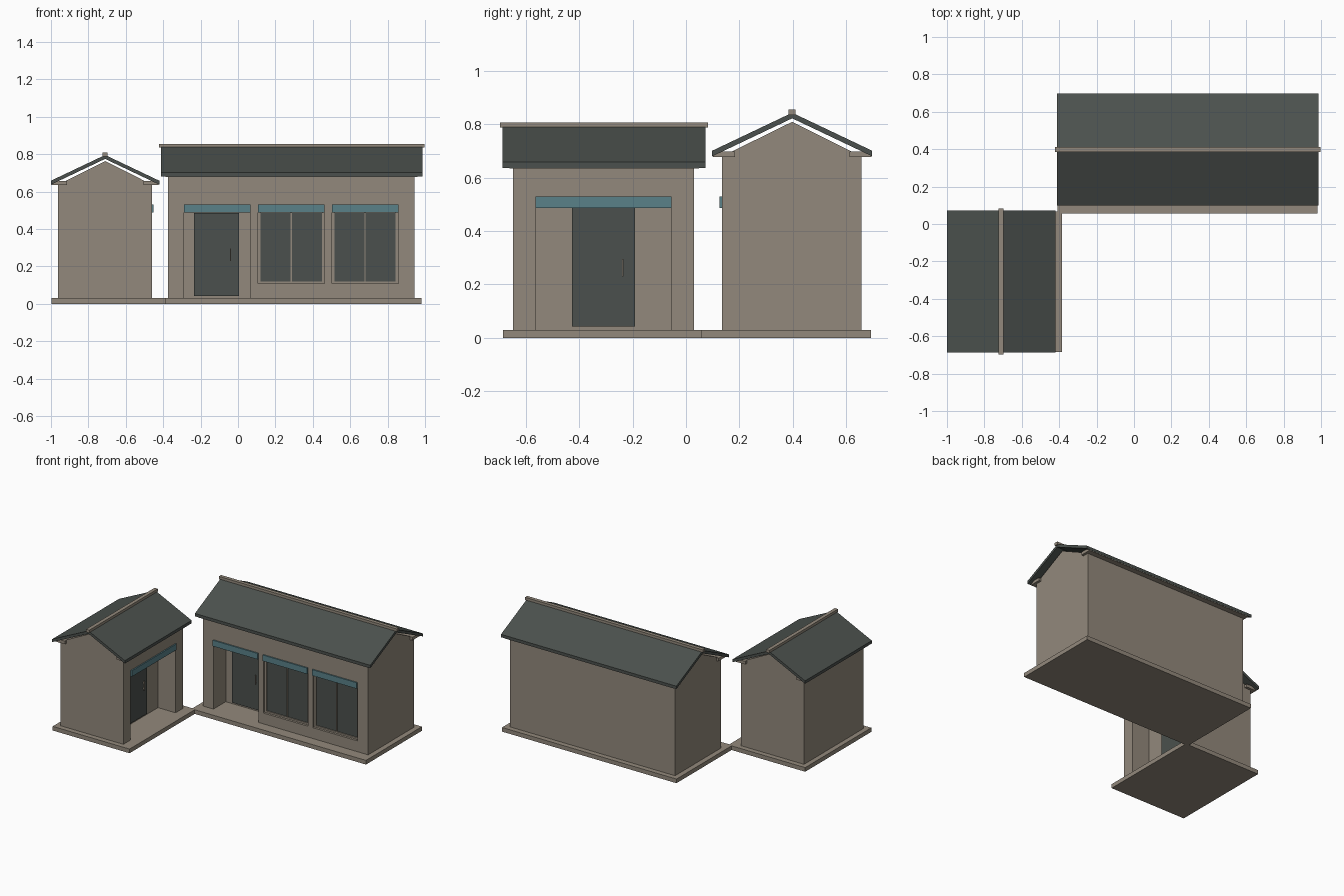
import bpy
import bmesh
from mathutils import Matrix

if "Cube" in bpy.data.objects:
    bpy.data.objects.remove(bpy.data.objects["Cube"])


def material(name, rgb):
    m = bpy.data.materials.new(name)
    m.diffuse_color = (*rgb, 1.0)
    m.use_nodes = True
    m.node_tree.nodes["Principled BSDF"].inputs["Base Color"].default_value = m.diffuse_color
    return m


STONE = material("beige stone", (0.29, 0.25, 0.20))
SLATE = material("dark slate", (0.070, 0.081, 0.074))
TEAL = material("teal trim", (0.10, 0.22, 0.25))


def finish(bm, name, mat, rot):
    bmesh.ops.recalc_face_normals(bm, faces=bm.faces)
    bm.transform(rot)
    me = bpy.data.meshes.new(name)
    bm.to_mesh(me)
    bm.free()
    me.materials.append(mat)
    ob = bpy.data.objects.new(name, me)
    bpy.context.collection.objects.link(ob)
    return ob


def prism(name, profile, x0, x1, mat, rot):
    """Extrude a (y, z) profile along x."""
    bm = bmesh.new()
    face = bm.faces.new([bm.verts.new((x0, y, z)) for y, z in profile])
    ext = bmesh.ops.extrude_face_region(bm, geom=[face])["geom"]
    verts = [g for g in ext if isinstance(g, bmesh.types.BMVert)]
    bmesh.ops.translate(bm, verts=verts, vec=(x1 - x0, 0, 0))
    return finish(bm, name, mat, rot)


def box(name, x, y, z, mat, rot):
    prof = [(y[0], z[0]), (y[1], z[0]), (y[1], z[1]), (y[0], z[1])]
    return prism(name, prof, x[0], x[1], mat, rot)


def cut(ob, cutter):
    mod = ob.modifiers.new("opening", 'BOOLEAN')
    mod.operation = 'DIFFERENCE'
    mod.solver = 'EXACT'
    mod.object = cutter
    bpy.context.view_layer.objects.active = ob
    bpy.ops.object.modifier_apply(modifier=mod.name)
    bpy.data.objects.remove(cutter, do_unlink=True)


LINTEL = (0.487, 0.53)


def house(tag, rot, wx, wy, base_y, roof_x, roof_y, eave, porch, door, handle_x, windows):
    mid = (roof_y[0] + roof_y[1]) / 2
    front = wy[0]
    # plinth
    box(tag + "_plinth", (wx[0] - 0.037, wx[1] + 0.037), base_y, (0, 0.03), STONE, rot)
    # walls with gables
    walls = prism(tag + "_walls",
                  [(wy[0], 0.03), (wy[1], 0.03), (wy[1], eave),
                   (mid, eave + (wy[1] - mid) * 0.5), (wy[0], eave)],
                  wx[0], wx[1], STONE, rot)

    # roof slabs, eave beams and ridge
    rise = (mid - roof_y[0]) * 0.475
    for side, s in (("front", -1), ("back", 1)):
        e = mid + s * (mid - roof_y[0])
        prism(f"{tag}_roof_{side}",
              [(e, eave), (mid, eave + rise), (mid, eave + rise + 0.021), (e, eave + 0.021)],
              roof_x[0], roof_x[1], SLATE, rot)
        ys = sorted((e - s * 0.003, e - s * 0.085))
        box(f"{tag}_eave_beam_{side}", (roof_x[0] + 0.025, roof_x[1] - 0.025), ys,
            (eave - 0.003, eave + 0.019), STONE, rot)
    top = eave + rise + 0.021
    box(tag + "_ridge", (roof_x[0] - 0.01, roof_x[1] + 0.01), (mid - 0.013, mid + 0.013),
        (top - 0.008, top + 0.012), STONE, rot)

    # recessed porch with door and handle
    deep = front + 0.14
    cut(walls, box("porch_cutter", porch, (front - 0.1, deep), (-0.1, 0.487), STONE, rot))
    box(tag + "_door", door, (deep - 0.009, deep + 0.005), (0.042, 0.486), SLATE, rot)
    box(tag + "_door_handle", (handle_x - 0.003, handle_x + 0.003),
        (deep - 0.022, deep - 0.016), (0.23, 0.295), STONE, rot)
    for z in (0.24, 0.28):
        box(tag + "_handle_post", (handle_x - 0.003, handle_x + 0.003),
            (deep - 0.017, deep - 0.007), (z, z + 0.006), STONE, rot)
    openings = [porch] + windows

    # windows: recess, glass, frame bars and mullion
    for a, b in windows:
        back = front + 0.03
        cut(walls, box("window_cutter", (a, b), (front - 0.1, back), (0.108, 0.487), STONE, rot))
        box(tag + "_window_glass", (a + 0.01, b - 0.01), (back - 0.006, back + 0.004),
            (0.114, 0.486), SLATE, rot)
        c = (a + b) / 2
        for x0, x1, z0, z1 in ((a, a + 0.014, 0.108, 0.487), (b - 0.014, b, 0.108, 0.487),
                               (c - 0.003, c + 0.003, 0.12, 0.487), (a, b, 0.108, 0.12)):
            box(tag + "_window_frame", (x0, x1), (back - 0.014, back + 0.002), (z0, z1), STONE, rot)

    # teal lintels
    for x in openings:
        box(tag + "_lintel", x, (front - 0.009, front + 0.005), LINTEL, TEAL, rot)


# long main house facing the front
house("main_house", Matrix.Identity(4), (-0.373, 0.943), (0.135, 0.657), (0.057, 0.694),
      (-0.412, 0.986), (0.098, 0.698), 0.68, (-0.29, 0.068), (-0.235, 0.006), -0.04,
      [(0.107, 0.462), (0.502, 0.857)])

# small house, turned so that its front faces right
house("small_house", Matrix.Rotation(1.5707963267948966, 4, 'Z'), (-0.648, 0.03), (0.46, 0.962),
      (0.385, 0.997), (-0.687, 0.073), (0.421, 1.0), 0.637, (-0.564, -0.054), (-0.427, -0.192),
      -0.237, [])
